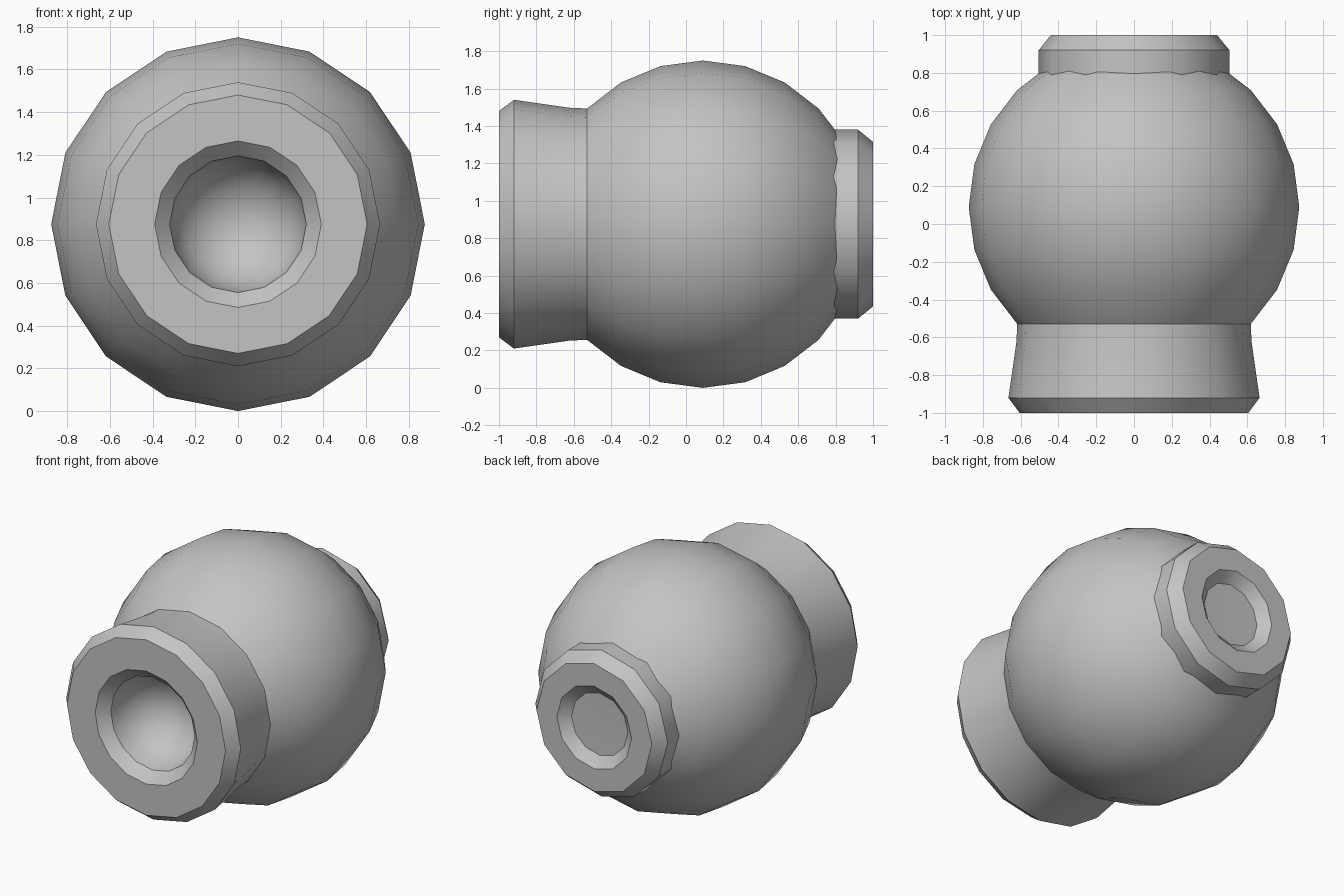
import bpy
import bmesh
from math import sin, cos, pi, radians

cube = bpy.data.objects.get("Cube")
if cube:
    bpy.data.objects.remove(cube, do_unlink=True)

R = 0.875       # ball radius, also the height of the axis
BALL_Y = 0.09   # ball centre along the axis

grey = bpy.data.materials.new("light_grey")
grey.use_nodes = True
grey.diffuse_color = (0.55, 0.55, 0.55, 1)
grey.node_tree.nodes["Principled BSDF"].inputs["Base Color"].default_value = (0.55, 0.55, 0.55, 1)


def arc(centre, radius, start, end, steps):
    """Points (y, r) on a circle about the axis; angles in degrees from -y."""
    angles = [radians(start + (end - start) * i / steps) for i in range(steps + 1)]
    return [(centre - radius * cos(a), radius * sin(a)) for a in angles]


def lathe(name, profile, sides):
    """Turn a profile of (y, r) points around the horizontal axis."""
    bm = bmesh.new()
    rings = []
    for y, r in profile:
        if r < 1e-4:
            rings.append([bm.verts.new((0, y, R))] * sides)
        else:
            rings.append([bm.verts.new((r * sin(2 * pi * i / sides), y,
                                        R + r * cos(2 * pi * i / sides)))
                          for i in range(sides)])
    for a, b in zip(rings, rings[1:]):
        for i in range(sides):
            j = (i + 1) % sides
            corners = list(dict.fromkeys((a[i], a[j], b[j], b[i])))
            bm.faces.new(corners)
    bmesh.ops.recalc_face_normals(bm, faces=bm.faces)
    mesh = bpy.data.meshes.new(name)
    bm.to_mesh(mesh)
    bm.free()
    mesh.materials.append(grey)
    obj = bpy.data.objects.new(name, mesh)
    bpy.context.collection.objects.link(obj)
    bpy.ops.object.select_all(action='DESELECT')
    obj.select_set(True)
    bpy.context.view_layer.objects.active = obj
    bpy.ops.object.shade_smooth_by_angle(angle=radians(33))
    return obj


# Ball with flared front collar and rounded socket, one closed shell
socket = arc(-0.93, -0.32, 0, -90, 5)
collar = [(-0.93, 0.32), (-1, 0.39), (-1, 0.605), (-0.92, 0.665), (-0.62, 0.622)]
ball = arc(BALL_Y, R, 45, 150, 7)
lathe("ball_and_front_collar", socket[:-1] + collar + ball + [(ball[-1][0], 0)], 16)

# Smaller chamfered back collar with a shallow dished recess
lathe("back_collar", [(0.7, 0), (0.7, 0.505), (0.92, 0.505), (1, 0.44),
                      (1, 0.285), (0.94, 0.215), (0.935, 0)], 12)
